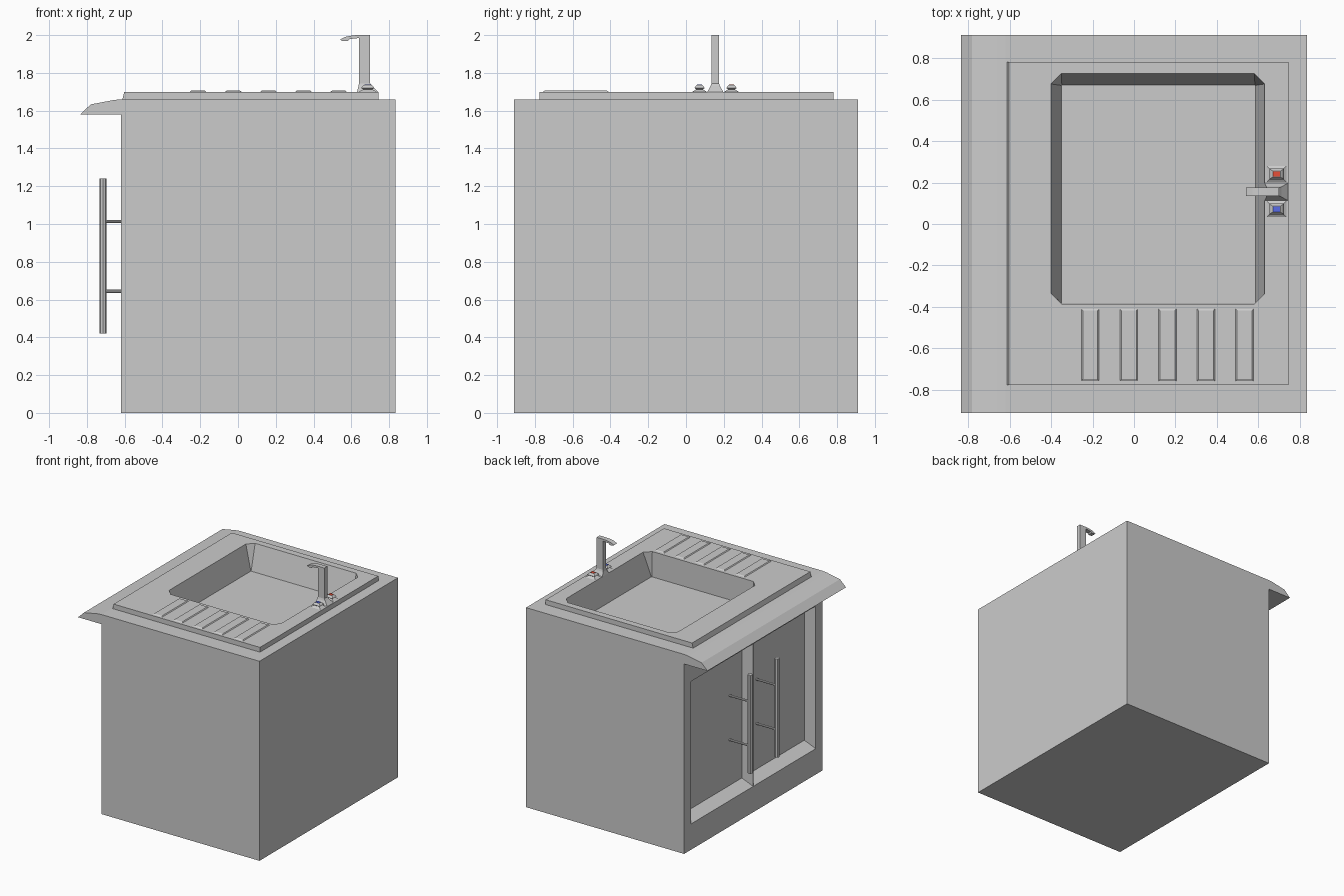
import bpy, bmesh, math
from mathutils import Matrix

if "Cube" in bpy.data.objects:
    bpy.data.objects.remove(bpy.data.objects["Cube"])


def loft(name, rings, color=None):
    """Closed solid skinned through equal-length rings of 3D points."""
    bm = bmesh.new()
    loops = [[bm.verts.new(p) for p in ring] for ring in rings]
    n = len(rings[0])
    for a, b in zip(loops, loops[1:]):
        for i in range(n):
            j = (i + 1) % n
            bm.faces.new((a[i], a[j], b[j], b[i]))
    bm.faces.new(loops[0])
    bm.faces.new(loops[-1])
    bmesh.ops.recalc_face_normals(bm, faces=bm.faces)
    mesh = bpy.data.meshes.new(name)
    bm.to_mesh(mesh)
    bm.free()
    ob = bpy.data.objects.new(name, mesh)
    bpy.context.collection.objects.link(ob)
    if color:
        mat = bpy.data.materials.new(name + "_colour")
        mat.diffuse_color = color
        mat.use_nodes = True
        mat.node_tree.nodes["Principled BSDF"].inputs["Base Color"].default_value = mat.diffuse_color
        mesh.materials.append(mat)
    return ob


def rect(x0, x1, y0, y1, z):
    return [(x0, y0, z), (x1, y0, z), (x1, y1, z), (x0, y1, z)]


def rect_c(cx, cy, hx, hy, z):
    return rect(cx - hx, cx + hx, cy - hy, cy + hy, z)


def chamfered(x0, x1, y0, y1, c, z):
    return [(x0 + c, y0, z), (x1 - c, y0, z), (x1, y0 + c, z), (x1, y1 - c, z),
            (x1 - c, y1, z), (x0 + c, y1, z), (x0, y1 - c, z), (x0, y0 + c, z)]


def prism_y(name, profile, y0, y1):
    return loft(name, [[(x, y, z) for x, z in profile] for y in (y0, y1)])


def cut(target, cutter):
    mod = target.modifiers.new("cut_" + cutter.name, 'BOOLEAN')
    mod.operation = 'DIFFERENCE'
    mod.solver = 'EXACT'
    mod.object = cutter
    cutter.hide_render = True
    cutter.display_type = 'WIRE'
    cutter.hide_set(True)


def rod(name, ring_count, radius, start, axis, length):
    """Polygonal rod along x or z."""
    pts = [(radius * math.cos(2 * math.pi * i / ring_count),
            radius * math.sin(2 * math.pi * i / ring_count)) for i in range(ring_count)]
    sx, sy, sz = start
    if axis == 'Z':
        rings = [[(sx + a, sy + b, sz + t) for a, b in pts] for t in (0, length)]
    else:
        rings = [[(sx + t, sy + a, sz + b) for a, b in pts] for t in (0, length)]
    return loft(name, rings)


# cabinet with the overhanging worktop lip
cabinet = prism_y("cabinet", [(-0.62, 0), (0.835, 0), (0.835, 1.66), (-0.62, 1.66),
                              (-0.66, 1.656), (-0.78, 1.633), (-0.835, 1.58), (-0.62, 1.58)],
                  -0.91, 0.91)

# raised sink plate
plate = loft("sink_plate", [rect(-0.612, 0.745, -0.775, 0.78, 1.66),
                            rect(-0.602, 0.745, -0.775, 0.78, 1.70)])

# basin cut through plate and worktop
basin = loft("basin_cutter", [chamfered(-0.35, 0.585, -0.383, 0.67, 0.002, 1.49),
                              chamfered(-0.40, 0.63, -0.385, 0.725, 0.05, 1.70),
                              chamfered(-0.40, 0.63, -0.385, 0.725, 0.05, 1.80)])
cut(cabinet, basin)
cut(plate, basin)

# door recesses and handles, mirrored about y = 0
for side, label in ((1, "left"), (-1, "right")):
    def door_ring(x, sy, sz):
        y0, y1, z0, z1 = 0.002 + sy, 0.82 - sy, 0.215 + sz, 1.40 - sz
        return [(x, side * y, z) for y, z in ((y0, z0), (y1, z0), (y1, z1), (y0, z1))]
    recess = loft(label + "_door_cutter", [door_ring(-0.70, 0, 0), door_ring(-0.62, 0, 0),
                                           door_ring(-0.525, 0.014, 0.05)])
    cut(cabinet, recess)
    rod(label + "_handle_bar", 8, 0.019, (-0.715, side * 0.177, 0.42), 'Z', 0.82)
    for i, z in enumerate((0.645, 1.013)):
        rod(f"{label}_handle_post_{i + 1}", 8, 0.009, (-0.71, side * 0.177, z), 'X', 0.19)

# drainer ribs
for i in range(5):
    x = -0.211 + i * 0.186
    loft(f"drainer_rib_{i + 1}", [rect_c(x, -0.583, 0.045, 0.177, 1.698),
                                  rect_c(x, -0.583, 0.036, 0.165, 1.706)])

# tap column with flared foot, and spout
TY = 0.155
loft("tap_column", [rect(0.63, 0.742, TY - 0.042, TY + 0.042, 1.70),
                    rect(0.638, 0.712, TY - 0.025, TY + 0.025, 1.73),
                    rect(0.64, 0.70, TY - 0.02, TY + 0.02, 1.745),
                    rect(0.64, 0.70, TY - 0.02, TY + 0.02, 2.0)])
prism_y("tap_spout", [(0.645, 2.0), (0.61, 1.999), (0.57, 1.991), (0.54, 1.977), (0.55, 1.97),
                      (0.58, 1.968), (0.59, 1.979), (0.645, 1.985)], TY - 0.02, TY + 0.02)

# hot and cold knobs with coloured caps
for label, y, color in (("hot", 0.241, (0.8, 0.08, 0.04, 1)), ("cold", 0.072, (0.1, 0.15, 0.8, 1))):
    x = 0.687
    loft(label + "_knob", [rect_c(x, y, 0.047, 0.038, 1.70), rect_c(x, y, 0.024, 0.018, 1.713),
                           rect_c(x, y, 0.035, 0.027, 1.72), rect_c(x, y, 0.03, 0.022, 1.728),
                           rect_c(x, y, 0.018, 0.014, 1.737)])
    loft(label + "_cap", [rect_c(x, y, 0.016, 0.013, 1.735), rect_c(x, y, 0.016, 0.013, 1.739)],
         color)
